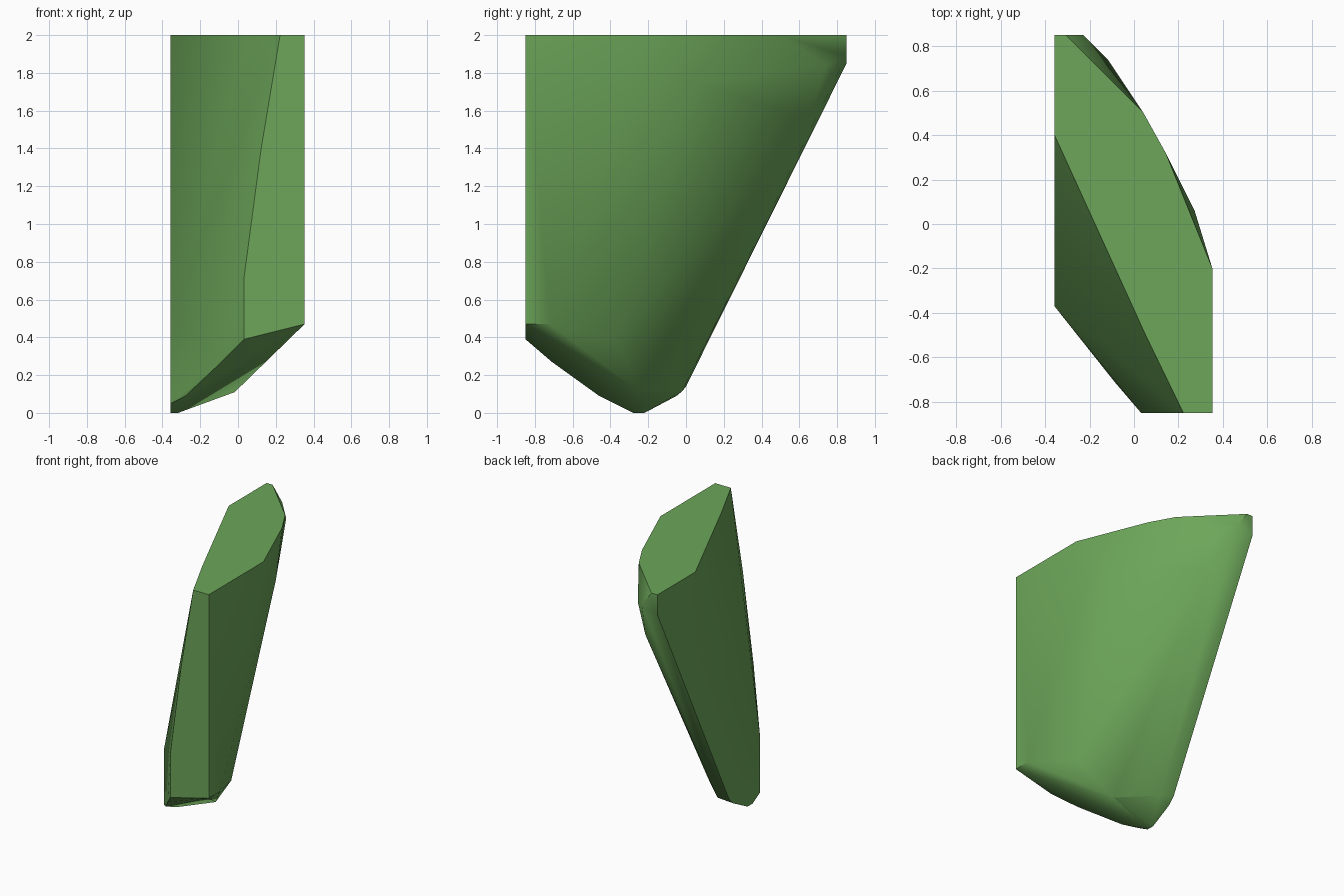
import bpy
import bmesh
import math

if "Cube" in bpy.data.objects:
    bpy.data.objects.remove(bpy.data.objects["Cube"], do_unlink=True)

# Leaf green
green = bpy.data.materials.new("leaf_green")
green.use_nodes = True
colour = (0.15, 0.38, 0.10, 1)
green.diffuse_color = colour
bsdf = green.node_tree.nodes["Principled BSDF"]
bsdf.inputs["Base Color"].default_value = colour
bsdf.inputs["Roughness"].default_value = 0.7

# Flat top outline (x, y) at z = 2
top_outline = [(-.36, .85), (-.31, .85), (.04, .50), (.14, .32), (.35, -.20),
               (.35, -.85), (.22, -.85), (.05, -.50), (-.36, .40)]
# Flat front plane (x, z) at y = -0.85
front_outline = [(.35, .47), (.03, .39), (.03, .72), (.12, 1.40)]
# Flat inner side (y, z) at x = -0.36
side_outline = [(-.37, .46), (-.37, .05), (-.28, 0), (-.22, 0),
                (-.05, .09), (0, .14), (.85, 1.85)]
# Bulging back, bevelled rim and pointed lower end
corners = [(-.23, .85, 1.89), (-.12, .74, 1.84), (-.12, .65, 1.56), (-.15, .52, 1.30),
           (.27, .06, 1.74), (.35, -.72, .47), (.20, -.37, .38), (-.02, -.24, .11),
           (-.25, -.02, .115), (-.32, -.26, 0), (-.28, -.46, .09), (-.09, -.71, .27),
           (-.03, -.78, .33)]

points = [(x, y, 2) for x, y in top_outline]
points += [(x, -.85, z) for x, z in front_outline]
points += [(-.36, y, z) for y, z in side_outline]
points += corners

# Skin the outlines into one faceted convex shard
bm = bmesh.new()
for p in points:
    bm.verts.new((p[0] + .0025, p[1], p[2]))
hull = bmesh.ops.convex_hull(bm, input=bm.verts[:])
loose = [v for v in bm.verts if not v.link_faces]
bmesh.ops.delete(bm, geom=loose, context='VERTS')
bmesh.ops.dissolve_limit(bm, angle_limit=math.radians(1), verts=bm.verts[:], edges=bm.edges[:])
bmesh.ops.recalc_face_normals(bm, faces=bm.faces[:])

mesh = bpy.data.meshes.new("shard")
bm.to_mesh(mesh)
bm.free()
mesh.materials.append(green)
shard = bpy.data.objects.new("shard", mesh)
bpy.context.collection.objects.link(shard)

# Soft facets with crisp main edges
bpy.ops.object.select_all(action='DESELECT')
shard.select_set(True)
bpy.context.view_layer.objects.active = shard
bpy.ops.object.shade_smooth_by_angle(angle=math.radians(30))
